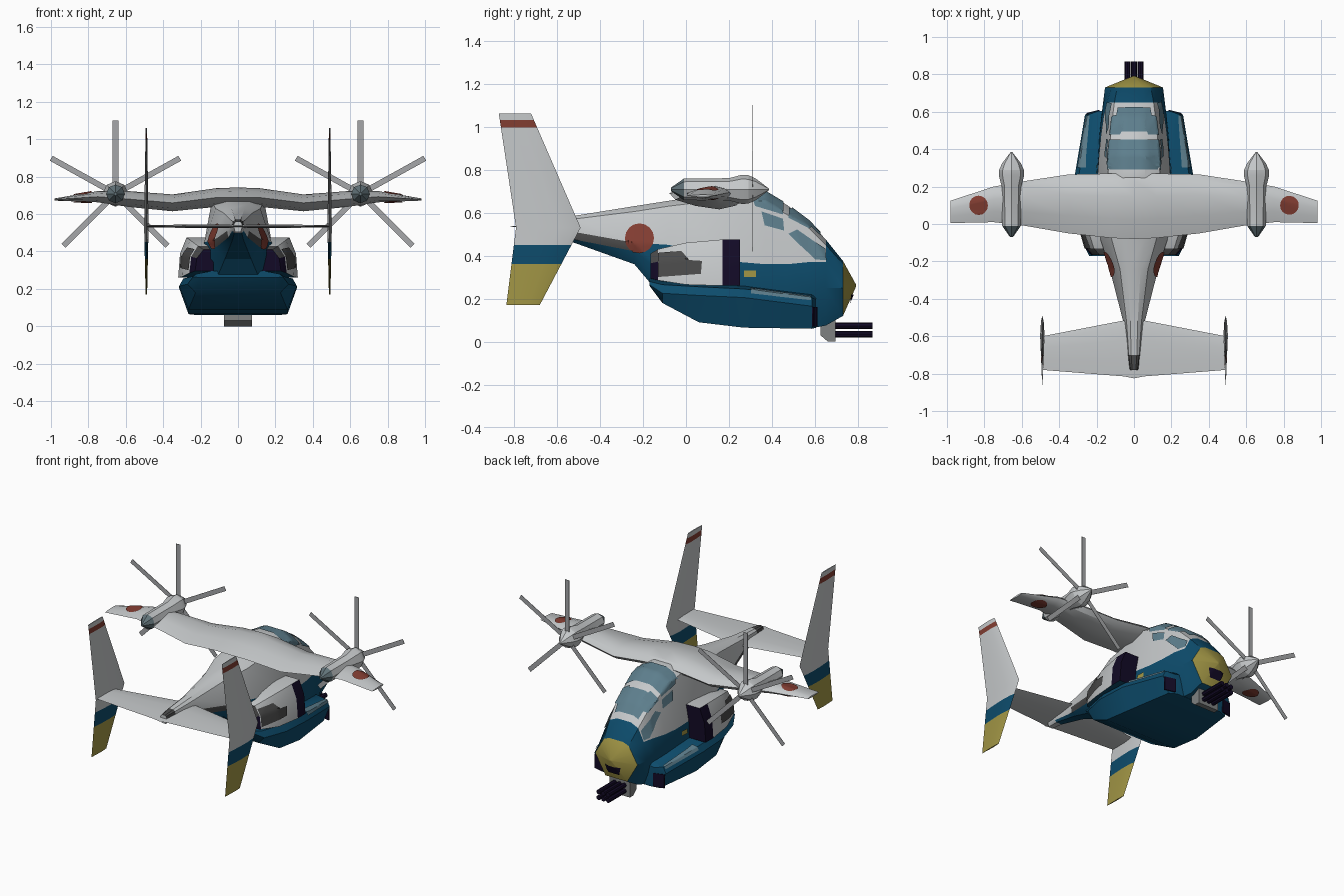
import bpy, bmesh, math
from mathutils import Vector
from mathutils.bvhtree import BVHTree

cube = bpy.data.objects.get("Cube")
if cube:
    bpy.data.objects.remove(cube)

COLOURS = {
    "white": (.56, .58, .59), "blue": (.004, .072, .15), "yellow": (.36, .305, .06),
    "red": (.22, .046, .031), "navy": (.006, .003, .019), "glass": (.11, .21, .265),
    "dark_grey": (.07, .07, .07), "blade_grey": (.38, .39, .40), "slate": (.12, .17, .19),
    "turret_grey": (.21, .22, .22),
}
MATS = {}
for key, rgb in COLOURS.items():
    m = bpy.data.materials.new(key)
    m.use_nodes = True
    m.diffuse_color = (*rgb, 1)
    bsdf = next(n for n in m.node_tree.nodes if n.type == 'BSDF_PRINCIPLED')
    bsdf.inputs["Base Color"].default_value = (*rgb, 1)
    MATS[key] = m
parts = []


def finish(name, bm, keys):
    mesh = bpy.data.meshes.new(name)
    bm.to_mesh(mesh)
    bm.free()
    for k in keys:
        mesh.materials.append(MATS[k])
    ob = bpy.data.objects.new(name, mesh)
    bpy.context.collection.objects.link(ob)
    parts.append(ob)
    return ob


def loft(name, rings, rule):
    """Skin closed rings; rule(centre, row) names the colour of each face."""
    bm = bmesh.new()
    vs = [[bm.verts.new(p) for p in ring] for ring in rings]
    n = len(rings[0])
    rows = {}
    for a, b in zip(vs, vs[1:]):
        for i in range(n):
            j = (i + 1) % n
            rows[bm.faces.new((a[i], a[j], b[j], b[i]))] = i
    for cap in (vs[0], vs[-1]):
        rows[bm.faces.new(cap)] = -1
    keys = []
    for f, row in rows.items():
        k = rule if isinstance(rule, str) else rule(f.calc_center_median(), row)
        if k not in keys:
            keys.append(k)
        f.material_index = keys.index(k)
    bmesh.ops.recalc_face_normals(bm, faces=bm.faces)
    return finish(name, bm, keys)


def decal(name, target, outline, axis, sign, key):
    """Lay a thin painted plate on the target, projected along an axis."""
    mesh = target.data
    mesh.calc_loop_triangles()
    tree = BVHTree.FromPolygons([v.co for v in mesh.vertices], [t.vertices for t in mesh.loop_triangles])
    k = "xyz".index(axis)
    d = Vector([-sign if i == k else 0 for i in range(3)])
    bm = bmesh.new()
    for u, v in outline:
        flat = [u, v]
        flat.insert(k, 0)
        bm.verts.new(flat)
    bm.faces.new(bm.verts)
    bmesh.ops.triangulate(bm, faces=bm.faces)
    bmesh.ops.subdivide_edges(bm, edges=bm.edges, cuts=9, use_grid_fill=True)
    lost = []
    for v in bm.verts:
        hit, normal = tree.ray_cast(v.co - d * 3, d)[:2]
        if hit:
            v.co = hit + normal * .006
        else:
            lost.append(v)
    bmesh.ops.delete(bm, geom=lost, context='VERTS')
    for f in bm.faces:
        f.normal_update()
        if f.normal.dot(d) > 0:
            f.normal_flip()
    return finish(name, bm, [key])


def disc(u, v, r):
    return [(u + r * math.cos(a * math.pi / 8), v + r * math.sin(a * math.pi / 8)) for a in range(16)]


def foil(front, rear):
    """Chord position and thickness pairs from leading to trailing edge and back."""
    shape = [(0, 0), (.1, .3), (.35, .5), (.7, .32), (1, 0), (.7, -.32), (.35, -.5), (.1, -.3)]
    return [(front + (rear - front) * c, t) for c, t in shape]


def spin(name, centre, profile, sides, rule):
    cx, cz = centre
    return loft(name, [[(cx + r * math.cos(2 * math.pi * i / sides), y, cz + r * math.sin(2 * math.pi * i / sides))
                        for i in range(sides)] for r, y in profile], rule)


# Fuselage: y, then bottom, waist, paint line, roof edge and roof points
stations = [
    (.79, (.004, .255), (.008, .26), (.007, .263), (.005, .265), (.002, .266)),
    (.73, (.08, .12), (.155, .25), (.12, .31), (.09, .36), (.05, .375)),
    (.65, (.10, .075), (.165, .25), (.145, .37), (.105, .45), (.05, .475)),
    (.57, (.13, .06), (.175, .25), (.163, .37), (.115, .53), (.05, .56)),
    (.47, (.15, .065), (.185, .25), (.177, .36), (.125, .59), (.055, .635)),
    (.37, (.16, .07), (.19, .25), (.187, .36), (.132, .65), (.06, .695)),
    (.25, (.17, .07), (.20, .25), (.195, .37), (.14, .67), (.06, .71)),
    (-.08, (.15, .17), (.18, .30), (.18, .45), (.12, .63), (.06, .655)),
    (-.24, (.07, .36), (.12, .42), (.13, .46), (.075, .605), (.035, .63)),
    (-.52, (.03, .46), (.052, .475), (.058, .51), (.04, .57), (.02, .585)),
    (-.70, (.02, .50), (.032, .51), (.034, .53), (.028, .56), (.015, .57)),
    (-.78, (.015, .505), (.022, .53), (.022, .545), (.018, .555), (.01, .56)),
]


def body_paint(c, i):
    row = min(i, 8 - i)
    if c.y > .73:
        return "yellow"
    if c.y > .65:
        return "blue"
    if c.y < -.7:
        return "dark_grey" if row >= 2 else "white"
    if row == 1 and c.y < -.24:
        return "dark_grey" if c.y > -.52 else "white"
    return "white" if row >= 2 else "blue"


body = loft("fuselage", [[(x, s[0], z) for x, z in s[1:]] + [(-x, s[0], z) for x, z in reversed(s[1:])]
                         for s in stations], body_paint)

# Lower hull with side sponsons
hull = []
for y, w, bot, top in [(.605, .20, .065, .20), (.585, .262, .06, .21), (.27, .315, .065, .25),
                       (.06, .315, .09, .26), (-.11, .27, .18, .27), (-.17, .24, .26, .285)]:
    half = [(w * .84, bot), (w, max(top - .045, bot + .005)), (w * .93, top - .005), (w * .6, top + .01)]
    hull.append([(x, y, z) for x, z in half] + [(-x, y, z) for x, z in reversed(half)])
hull = loft("lower_hull", hull, "blue")

# Wing
wing_rings = []
for x, f, r, z, t in [(0, .27, -.08, .69, .105), (.12, .27, -.075, .688, .10), (.35, .265, -.05, .66, .09),
                      (.58, .23, -.01, .68, .085), (.75, .20, .01, .693, .06), (.98, .125, .005, .678, .012)]:
    wing_rings.append([(x, y, z + t * k) for y, k in foil(f, r)])
mirrored = [[(-x, y, z) for x, y, z in ring] for ring in reversed(wing_rings[1:])]
wing = loft("wing", mirrored + wing_rings, "white")

# Tailplane
tail = [(-.49, -.60, -.78, .014), (-.05, -.515, -.815, .02), (0, -.51, -.825, .024),
        (.05, -.515, -.815, .02), (.49, -.60, -.78, .014)]
loft("tailplane", [[(x, y, .535 + t * k) for y, k in foil(f, r)] for x, f, r, t in tail], "white")


def fin_paint(c, row):
    if c.z < .36:
        return "yellow"
    if c.z < .45:
        return "blue"
    return "red" if .995 < c.z < 1.03 else "white"


def lerp(a, b, t):
    return a + (b - a) * t


def fin_ring(x, z):
    if z < .53:
        t = (z - .17) / .36
        f, r, w = lerp(-.68, -.49, t), lerp(-.835, -.79, t), lerp(.008, .024, t)
    else:
        t = (z - .53) / .53
        f, r, w = lerp(-.49, -.72, t), lerp(-.79, -.87, t), lerp(.024, .008, t)
    return [(x + w * k, y, z) for y, k in foil(f, r)]


def fairing_paint(c, row):
    if row == 0:
        return "blue"
    if c.y < -.13:
        return "dark_grey" if row in (2, 3) else "navy"
    if c.y > .24:
        return "navy"
    return "navy" if c.y > .17 and row in (1, 2) else "white"


SIDE_PANES = {
    "rear_window": [(.35, .605), (.45, .57), (.455, .515), (.365, .54)],
    "front_window": [(.475, .50), (.515, .52), (.645, .43), (.65, .378), (.60, .38)],
    "upper_rear_window": [(.305, .68), (.38, .675), (.45, .63), (.45, .59), (.32, .63)],
    "upper_front_window": [(.475, .62), (.52, .60), (.59, .535), (.57, .525), (.475, .575)],
}
for s, side in ((1, "left"), (-1, "right")):
    loft(side + "_fin", [fin_ring(s * .49, z) for z in (.17, .36, .45, .53, .995, 1.03, 1.06)], fin_paint)

    # Engine pods and rotors
    hub = (s * .655, .708)
    spin(side + "_nacelle", hub, [(.008, -.07), (.05, -.01), (.052, .2), (.068, .26), (.066, .29)], 8,
         lambda c, row: "slate" if c.y < -.01 else "white")
    spin(side + "_spinner", hub, [(.066, .29), (.05, .325), (.004, .385)], 8, "white")
    for n, angle in enumerate((29, 90, 151, 225, 315)):
        a = math.radians(angle)
        out, across = Vector((math.cos(a), 0, math.sin(a))), Vector((-math.sin(a), 0, math.cos(a)))
        base = Vector((hub[0], .31, hub[1]))
        rings = []
        for dist in (.03, .393):
            rings.append([base + out * dist + across * u * .015 + Vector((0, v * .001, 0))
                          for u, v in ((-1, -1), (1, -1), (1, 1), (-1, 1))])
        loft(f"{side}_blade_{n + 1}", rings, "blade_grey")

    # Side fairing with dark door and exhaust
    rings = []
    for y, bot, top, w in [(-.165, .295, .41, .22), (-.13, .285, .43, .25), (0, .265, .46, .29),
                           (.17, .26, .475, .31), (.25, .26, .475, .31)]:
        pts = [(.13, bot), (w + .01, bot), (w, lerp(bot, top, .6)), (w - .035, top), (.13, top)]
        rings.append([(s * x, y, z) for x, z in pts])
    fairing = loft(side + "_fairing", rings, fairing_paint)
    decal(side + "_fairing_panel", fairing, [(-.128, .30), (.07, .315), (.075, .375), (0, .38), (-.02, .42),
                                             (-.128, .41)], 'x', s, "dark_grey")

    # Painted side details
    for pane, outline in SIDE_PANES.items():
        decal(f"{side}_{pane}", body, outline, 'x', s, "glass")
    decal(side + "_body_roundel", body, disc(-.215, .48, .068), 'x', s, "red")
    decal(side + "_yellow_tag", body, [(.27, .30), (.325, .30), (.325, .33), (.27, .33)], 'x', s, "yellow")
    for up, level in ((1, "upper"), (-1, "lower")):
        decal(f"{side}_{level}_wing_roundel", wing, disc(s * .83, .10, .05), 'z', up, "red")
    decal(side + "_sponson_strip", hull, [(.30, .222), (.30, .246), (.58, .207), (.58, .19)], 'x', s, "glass")
    x0, x1 = s * .185, s * .255
    loft(side + "_front_intake", [[(x0, y, .07), (x1, y - .018, .07), (x1, y - .018, .16), (x0, y, .16)]
                                  for y in (.604, .611)], "navy")

# Windshield panes and nose patch
decal("upper_windshield", body, [(-.14, .29), (.14, .29), (.115, .45), (-.115, .45)], 'z', 1, "glass")
decal("lower_windshield", body, [(-.11, .49), (.11, .49), (.085, .62), (-.085, .62)], 'z', 1, "glass")
decal("nose_patch", body, [(-.055, .22), (.055, .22), (.04, .165), (-.04, .165)], 'y', 1, "navy")

# Chin turret and barrels
loft("gun_turret", [[(x, y, z) for y, z in ((.625, .10), (.625, .03), (.66, 0), (.695, 0), (.695, .11))]
                    for x in (-.075, .075)], "turret_grey")
for x in (-.035, 0, .035):
    for z in (.035, .073):
        spin("gun_barrel", (x, z), [(.015, .68), (.015, .868)], 8, "navy")

bpy.ops.object.select_all(action='DESELECT')
for ob in parts:
    ob.select_set(True)
bpy.context.view_layer.objects.active = body
bpy.ops.object.shade_smooth_by_angle(angle=math.radians(28))
